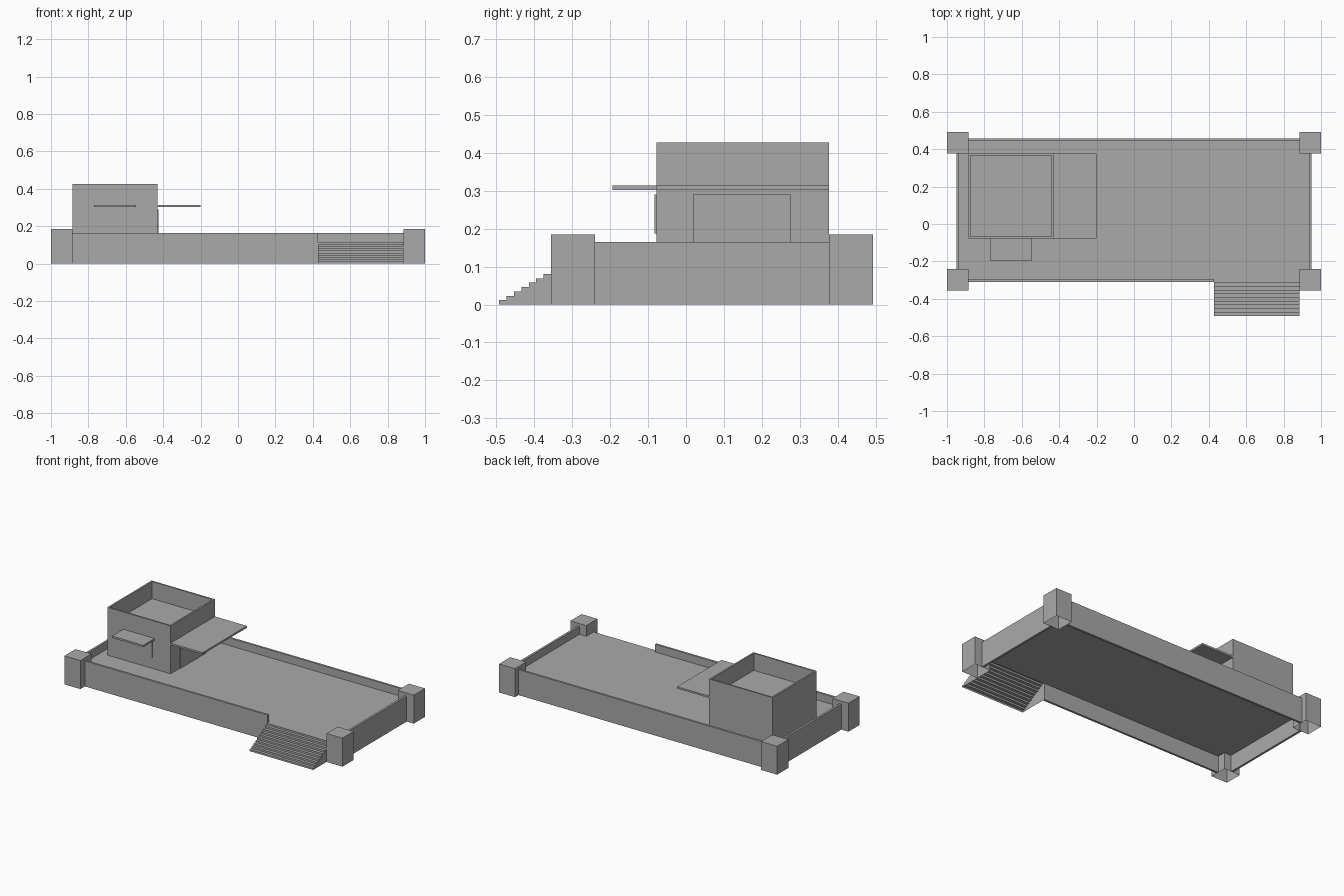
import bpy
import bmesh

cube = bpy.data.objects.get("Cube")
if cube:
    bpy.data.objects.remove(cube, do_unlink=True)

grey = bpy.data.materials.new("plain_grey")
grey.use_nodes = True
colour = (0.4, 0.4, 0.4, 1)
grey.diffuse_color = colour
grey.node_tree.nodes["Principled BSDF"].inputs["Base Color"].default_value = colour


def finish(name, bm):
    mesh = bpy.data.meshes.new(name)
    bm.to_mesh(mesh)
    bm.free()
    mesh.materials.append(grey)
    obj = bpy.data.objects.new(name, mesh)
    bpy.context.collection.objects.link(obj)
    return obj


def box(name, x0, x1, y0, y1, z0, z1, open_bottom=False):
    bm = bmesh.new()
    bmesh.ops.create_cube(bm, size=1)
    for v in bm.verts:
        v.co = (x1 if v.co.x > 0 else x0,
                y1 if v.co.y > 0 else y0,
                z1 if v.co.z > 0 else z0)
    if open_bottom:
        down = [f for f in bm.faces if f.normal.z < -0.9]
        bmesh.ops.delete(bm, geom=down, context='FACES')
    return finish(name, bm)


FLOOR = 0.115
WALL_TOP = 0.165
INNER = 0.885    # inner side of the corner posts
STAIR_X = 0.428  # side of the stair opening

# Raised terrace floor, open underneath
box("terrace_floor", -0.935, 0.935, -0.3, 0.45, FLOOR - 0.008, FLOOR)

# Perimeter walls, with a gap in front for the stairs
box("back_wall", -INNER, INNER, 0.443, 0.457, 0, WALL_TOP)
box("front_wall", -INNER, STAIR_X, -0.309, -0.295, 0, WALL_TOP)
for side, s in (("left", 1), ("right", -1)):
    a, b = sorted((s * 0.935, s * 0.949))
    box(side + "_wall", a, b, -0.24, 0.38, 0, WALL_TOP)
    # Hollow corner posts
    a, b = sorted((s * INNER, s * 1.0))
    box("front_" + side + "_post", a, b, -0.355, -0.24, 0, 0.185, True)
    box("back_" + side + "_post", a, b, 0.377, 0.492, 0, 0.185, True)

# Stairs: stepped profile swept sideways, open underneath
steps, run, y_start = 10, 0.0195, -0.492
rise = FLOOR / steps
profile = [(y_start, 0)]
for i in range(steps):
    profile += [(y_start + i * run, (i + 1) * rise),
                (y_start + (i + 1) * run, (i + 1) * rise)]
bm = bmesh.new()
rows = [[bm.verts.new((x, y, z)) for y, z in profile] for x in (STAIR_X, INNER)]
for i in range(len(profile) - 1):
    bm.faces.new((rows[0][i], rows[1][i], rows[1][i + 1], rows[0][i + 1]))
for row in rows:
    foot = bm.verts.new((row[0].co.x, profile[-1][0], 0))
    bm.faces.new(row + [foot])
bmesh.ops.recalc_face_normals(bm, faces=bm.faces)
finish("front_stairs", bm)

# House block with a sunken roof behind a parapet
X0, X1, Y0, Y1, TOP, ROOF = -INNER, -0.43, -0.078, 0.377, 0.426, 0.315
bm = bmesh.new()
bmesh.ops.create_cube(bm, size=1)
for v in bm.verts:
    v.co = (X1 if v.co.x > 0 else X0, Y1 if v.co.y > 0 else Y0,
            TOP if v.co.z > 0 else FLOOR)
bm.normal_update()
roof = [f for f in bm.faces if f.normal.z > 0.9]
bmesh.ops.inset_region(bm, faces=roof, thickness=0.015)
sunken = bmesh.ops.extrude_face_region(bm, geom=roof)["geom"]
for v in sunken:
    if isinstance(v, bmesh.types.BMVert):
        v.co.z = ROOF
bmesh.ops.delete(bm, geom=roof, context='FACES')
bmesh.ops.recalc_face_normals(bm, faces=bm.faces)
finish("house_block", bm)

# Door and window plates with their flat canopies
box("side_door", X1, X1 + 0.005, 0.019, 0.277, FLOOR, 0.29)
box("side_canopy", X1, -0.2, Y0, Y1, 0.302, 0.314)
box("front_window", -0.755, -0.56, Y0 - 0.005, Y0, 0.187, 0.29)
box("front_canopy", -0.77, -0.545, -0.194, Y0, 0.302, 0.314)
